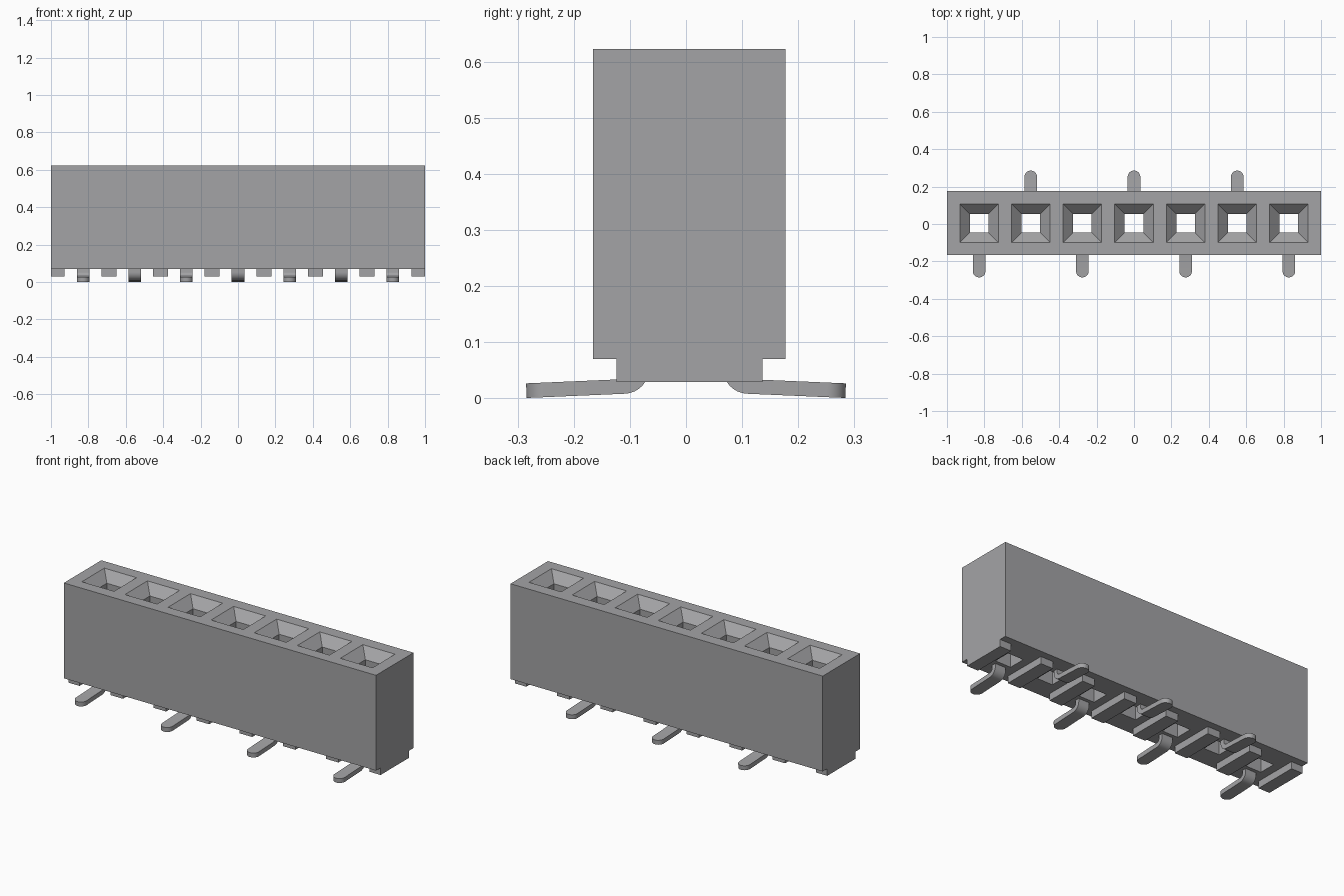
import bpy, bmesh, math
from mathutils import Vector

old = bpy.data.objects.get("Cube")
if old:
    bpy.data.objects.remove(old, do_unlink=True)

PITCH, COUNT = 0.276, 7
BASE, TOP, MID_Y = 0.07, 0.622, 0.006

grey = bpy.data.materials.new("neutral grey")
grey.use_nodes = True
grey.diffuse_color = (0.37, 0.37, 0.38, 1)
grey.node_tree.nodes["Principled BSDF"].inputs["Base Color"].default_value = grey.diffuse_color


def loft(name, rings):
    """Join equal-length rings of points into a closed solid."""
    bm = bmesh.new()
    loops = [[bm.verts.new(p) for p in ring] for ring in rings]
    for a, b in zip(loops, loops[1:]):
        for i in range(len(a)):
            j = (i + 1) % len(a)
            bm.faces.new((a[i], a[j], b[j], b[i]))
    bm.faces.new(loops[0])
    bm.faces.new(loops[-1])
    bmesh.ops.recalc_face_normals(bm, faces=bm.faces)
    mesh = bpy.data.meshes.new(name)
    bm.to_mesh(mesh)
    bm.free()
    mesh.materials.append(grey)
    obj = bpy.data.objects.new(name, mesh)
    bpy.context.collection.objects.link(obj)
    return obj


def rect(cx, cy, hx, hy, z):
    return [(cx - hx, cy - hy, z), (cx + hx, cy - hy, z),
            (cx + hx, cy + hy, z), (cx - hx, cy + hy, z)]


def box(name, cx, hx, hy, z0, z1):
    return loft(name, [rect(cx, MID_Y, hx, hy, z) for z in (z0, z1)])


def solder_pin(name, x, side):
    """Flat strip with a rounded toe, a bend and an upright leg."""
    half, thick, reach = 0.034, 0.026, 0.285
    radius, cd, cz = 0.0315, 0.1105, 0.0525
    # stations: distance from centre, height, half width, normal
    stations = []
    slope = math.radians(2.4)
    flat = Vector((math.sin(slope), math.cos(slope)))
    for k in range(1, 10):
        a = math.radians(10 * k)
        d = reach - half * (1 - math.cos(a))
        z = 0.0135 + (reach - d) * math.tan(slope)
        stations.append((d, z, half * math.sin(a), flat))
    for k in range(9):
        a = slope + (math.pi / 2 - slope) * k / 8
        n = Vector((math.sin(a), math.cos(a)))
        stations.append((cd - n.x * radius, cz - n.y * radius, half, n))
    stations.append((cd - radius, 0.3, half, Vector((1, 0))))
    rings = []
    for d, z, w, n in stations:
        o = n * thick / 2
        rings.append([(x - w, side * (d - o.x), z - o.y), (x + w, side * (d - o.x), z - o.y),
                      (x + w, side * (d + o.x), z + o.y), (x - w, side * (d + o.x), z + o.y)])
    pin = loft(name, rings)
    bpy.ops.object.select_all(action='DESELECT')
    pin.select_set(True)
    bpy.context.view_layer.objects.active = pin
    bpy.ops.object.shade_smooth_by_angle()


# Housing block
housing = box("housing", 0, 1, 0.1715, BASE, TOP)

# Sockets with funnel mouths, and pins on alternating sides
for i in range(COUNT):
    x = (i - COUNT // 2) * PITCH
    cutter = loft("socket_cutter", [rect(x, 0.004, h, h, z) for h, z in
                  ((0.05, 0), (0.05, TOP - 0.053), (0.103, TOP), (0.113, TOP + 0.01))])
    cutter.hide_render = True
    cutter.hide_set(True)
    cut = housing.modifiers.new("socket", 'BOOLEAN')
    cut.operation, cut.solver, cut.object = 'DIFFERENCE', 'EXACT', cutter
    solder_pin(f"solder_pin_{i + 1}", x, -1 if i % 2 == 0 else 1)

# Stand-off feet between the pins, shorter at both ends
for i in range(COUNT - 1):
    box(f"standoff_{i + 1}", (i - COUNT / 2 + 1) * PITCH, 0.04, 0.13, 0.029, BASE)
for side, label in ((1, "left"), (-1, "right")):
    box(f"end_standoff_{label}", side * 0.964, 0.036, 0.13, 0.029, BASE)
